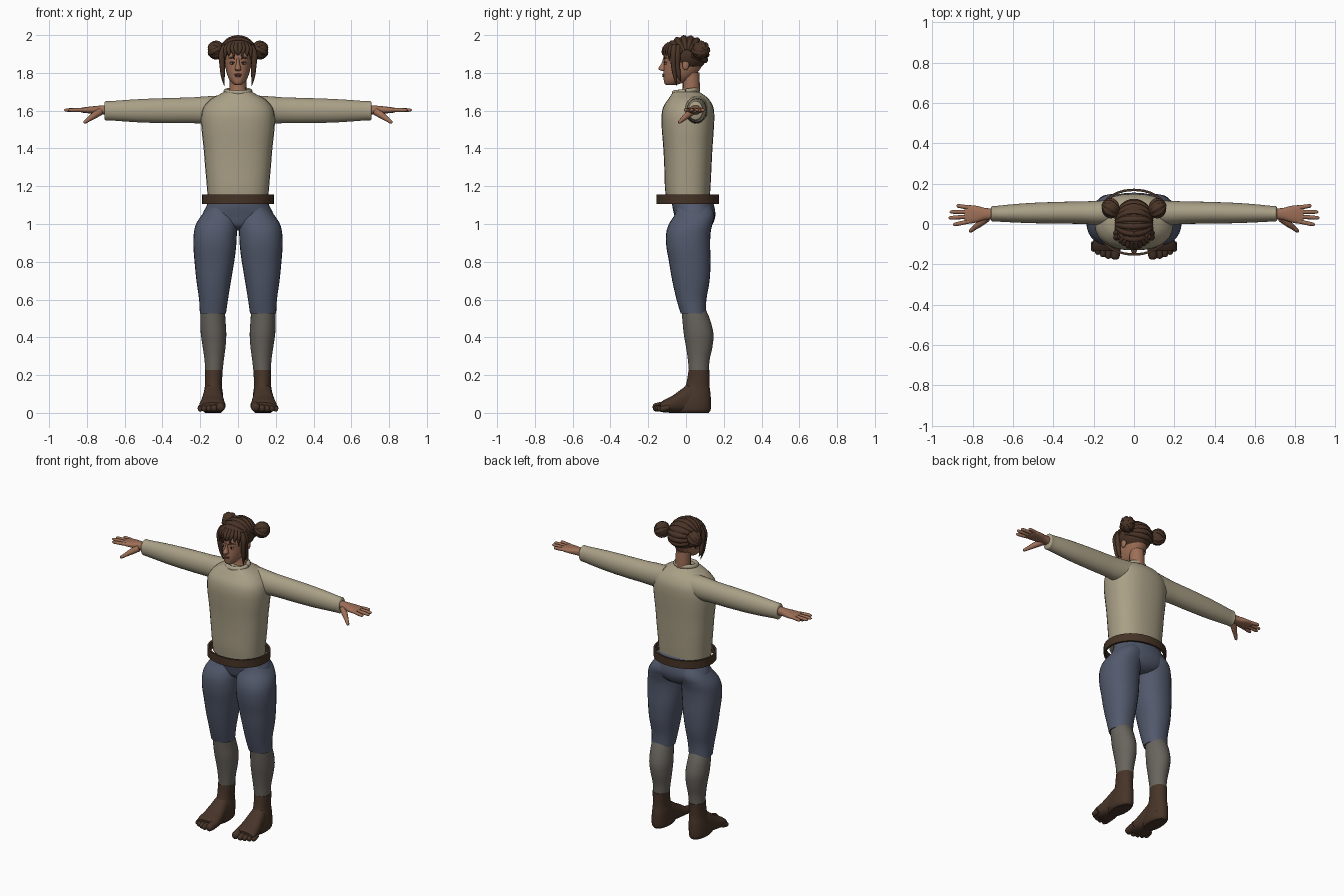
import bpy, bmesh, math
from mathutils import Vector, Matrix

if "Cube" in bpy.data.objects:
    bpy.data.objects.remove(bpy.data.objects["Cube"], do_unlink=True)


def material(name, r, g, b):
    m = bpy.data.materials.new(name)
    m.use_nodes = True
    m.diffuse_color = (r, g, b, 1)
    bsdf = m.node_tree.nodes["Principled BSDF"]
    bsdf.inputs["Base Color"].default_value = (r, g, b, 1)
    bsdf.inputs["Roughness"].default_value = 0.8
    return m


WOOL = material("cream_wool", .40, .35, .24)
DENIM = material("blue_grey_cloth", .085, .10, .15)
SOCK = material("grey_knit", .14, .127, .11)
BOOT = material("dark_brown_footwear", .062, .034, .021)
HAIR = material("brown_hair", .068, .034, .02)
SKIN = material("warm_skin", .34, .16, .095)
BELT = material("brown_leather", .06, .033, .019)
LIPS = material("muted_lips", .22, .075, .055)
WHITE = material("eye_white", .5, .45, .4)
DARK = material("dark_iris", .02, .012, .009)


def spline(keys, steps):
    """Smooth curve through tuples of any length."""
    if steps == 1:
        return list(keys)
    out = []
    for i in range(len(keys) - 1):
        a, b, c, d = (keys[max(i - 1, 0)], keys[i], keys[i + 1],
                      keys[min(i + 2, len(keys) - 1)])
        for s in range(steps):
            t = s / steps
            out.append(tuple(q + .5 * t * (r - p + t * (2 * p - 5 * q + 4 * r - w
                             + t * (3 * (q - r) + w - p)))
                             for p, q, r, w in zip(a, b, c, d)))
    return out + [tuple(keys[-1])]


def skin_rings(bm, rings, caps=True):
    rows = [[bm.verts.new(p) for p in ring] for ring in rings]
    for lo, hi in zip(rows, rows[1:]):
        for i in range(len(lo)):
            j = (i + 1) % len(lo)
            bm.faces.new((lo[i], lo[j], hi[j], hi[i]))
    if caps:
        bm.faces.new(rows[0])
        bm.faces.new(rows[-1])


def loft(bm, axis, keys, power=2.0, steps=4, segs=28, caps=True):
    """Keys are (position on axis, a min, a max, b min, b max)."""
    def bend(v):
        return math.copysign(abs(v) ** (2 / power), v)
    rings = []
    for t, a0, a1, b0, b1 in spline(keys, steps):
        ring = []
        for i in range(segs):
            w = math.tau * i / segs
            a = (a0 + a1) / 2 + (a1 - a0) / 2 * bend(math.cos(w))
            b = (b0 + b1) / 2 + (b1 - b0) / 2 * bend(math.sin(w))
            ring.append({"x": (t, a, b), "y": (a, t, b), "z": (a, b, t)}[axis])
        rings.append(ring)
    skin_rings(bm, rings, caps)


def tube(bm, keys, steps=4, segs=10):
    """Keys are (x, y, z, radius)."""
    pts = spline(keys, steps)
    pos = [Vector(p[:3]) for p in pts]
    rings, u = [], None
    for i, p in enumerate(pts):
        t = (pos[min(i + 1, len(pos) - 1)] - pos[max(i - 1, 0)]).normalized()
        u = t.orthogonal() if u is None else u - t * u.dot(t)
        u.normalize()
        v = t.cross(u)
        rings.append([pos[i] + p[3] * (u * math.cos(w) + v * math.sin(w))
                      for w in (math.tau * k / segs for k in range(segs))])
    skin_rings(bm, rings)


def digit(bm, a, b, r):
    """Rounded finger or toe from a to b."""
    a, b = Vector(a), Vector(b)
    tube(bm, [(*a.lerp(b, f), r * s)
              for f, s in ((0, 1), (.5, 1), (.85, .88), (.96, .6), (1, .2))], 2)


def ball(bm, centre, size):
    bmesh.ops.create_uvsphere(bm, u_segments=28, v_segments=18, radius=1,
                              matrix=Matrix.Translation(centre) @ Matrix.Diagonal((*size, 1)))


def finish(bm, name, mat, mirror=False):
    bmesh.ops.remove_doubles(bm, verts=bm.verts, dist=1e-5)
    bmesh.ops.recalc_face_normals(bm, faces=bm.faces)
    mesh = bpy.data.meshes.new(name)
    bm.to_mesh(mesh)
    bm.free()
    mesh.materials.append(mat)
    ob = bpy.data.objects.new(name, mesh)
    bpy.context.collection.objects.link(ob)
    if mirror:
        ob.modifiers.new("Mirror", "MIRROR").use_mirror_merge = False


def solid(name, mat, axis, keys, power=2.0, mirror=False):
    bm = bmesh.new()
    loft(bm, axis, keys, power)
    finish(bm, name, mat, mirror)


def wide(z, x, y0, y1):
    return (z, -x, x, y0, y1)


# Sweater: body, sleeves and rolled collar
solid("sweater_body", WOOL, "z", [
    wide(1.13, .16, -.105, .125), wide(1.2, .165, -.112, .13), wide(1.3, .174, -.115, .135),
    wide(1.4, .182, -.12, .14), wide(1.5, .193, -.128, .147), wide(1.57, .195, -.13, .15),
    wide(1.62, .182, -.12, .144), wide(1.66, .145, -.095, .122),
    wide(1.685, .1, -.078, .092), wide(1.70, .072, -.068, .07)], 2.4)
solid("sleeves", WOOL, "x", [
    (.1, 0, .12, 1.54, 1.68), (.18, -.005, .115, 1.532, 1.675), (.25, 0, .112, 1.534, 1.67),
    (.36, .002, .11, 1.534, 1.667), (.5, .004, .105, 1.537, 1.662), (.6, .008, .098, 1.543, 1.656),
    (.68, .012, .09, 1.549, 1.65), (.7, .012, .09, 1.549, 1.651), (.708, .018, .084, 1.557, 1.643)],
    mirror=True)
bm = bmesh.new()
tube(bm, [(.063 * math.cos(w), .06 * math.sin(w) - .002, 1.702 + .008 * math.sin(w), .014)
          for w in (math.tau * k / 24 for k in range(25))], 1)
finish(bm, "collar", WOOL)

# Loose belt hoop
bm = bmesh.new()
outer, inner = (.19, -.157, .175), (.178, -.145, .163)
loft(bm, "z", [wide(1.105, *outer), wide(1.155, *outer), wide(1.155, *inner),
               wide(1.105, *inner), wide(1.105, *outer)], 2.1, 1, 48, caps=False)
finish(bm, "belt", BELT)

# Trousers: seat and thighs
solid("trouser_seat", DENIM, "z", [
    wide(1.15, .15, -.07, .125), wide(1.1, .165, -.073, .148), wide(1.04, .187, -.06, .155),
    wide(.99, .13, -.045, .135), wide(.965, .04, 0, .1)], 2.2)
solid("trouser_legs", DENIM, "z", [
    (1.1, .01, .15, -.05, .13), (1.05, .005, .19, -.06, .15), (1, .004, .222, -.09, .14),
    (.95, .006, .234, -.105, .13), (.88, .01, .236, -.104, .128), (.8, .02, .23, -.09, .13),
    (.7, .037, .22, -.073, .125), (.6, .053, .206, -.05, .108), (.525, .064, .202, -.028, .105)],
    2.2, True)

# Long socks over the calves
solid("socks", SOCK, "z", [
    (.56, .07, .195, -.026, .098), (.5, .067, .199, -.02, .125), (.42, .062, .197, -.012, .145),
    (.35, .066, .187, 0, .14), (.28, .075, .177, .01, .125), (.21, .083, .173, .016, .12)],
    mirror=True)

# Feet: ankle, instep and toes
bm = bmesh.new()
loft(bm, "z", [(.228, .081, .176, .014, .125), (.15, .085, .175, 0, .124),
               (.1, .08, .182, -.03, .13), (.05, .078, .188, -.06, .132),
               (.015, .08, .186, -.06, .13), (0, .09, .175, -.05, .12)], 2.1)
loft(bm, "y", [(.1, .09, .175, 0, .1), (.03, .083, .182, 0, .155), (-.02, .077, .19, 0, .128),
               (-.07, .07, .2, 0, .092), (-.11, .067, .206, .002, .072),
               (-.135, .072, .2, .006, .055)], 2.3)
for x, tip, r in ((.09, -.176, .025), (.124, -.172, .019), (.15, -.164, .018),
                  (.175, -.152, .017), (.196, -.137, .016)):
    digit(bm, (x, -.09, r + .014), (x + .004, tip, r + .002), r)
finish(bm, "feet", BOOT, True)

# Hands: palm, fingers and thumb
bm = bmesh.new()
loft(bm, "x", [(.69, .025, .075, 1.578, 1.63), (.74, .02, .08, 1.582, 1.626),
               (.78, .008, .09, 1.585, 1.622), (.82, .002, .093, 1.589, 1.617),
               (.84, .01, .086, 1.594, 1.613)], 2.4)
for y, end_x, end_y in ((.013, .897, -.004), (.037, .92, .03), (.06, .914, .06), (.081, .88, .091)):
    digit(bm, (.815, y, 1.604), (end_x, end_y, 1.603), .0105)
tube(bm, [(.73, .03, 1.595, .02), (.765, .002, 1.572, .017), (.79, -.018, 1.554, .012),
          (.81, -.034, 1.54, .009), (.816, -.038, 1.535, .003)])
finish(bm, "hands", SKIN, True)

# Head: neck, face and nose
bm = bmesh.new()
tube(bm, [(0, .02, 1.66, .05), (0, .028, 1.72, .046), (0, .025, 1.8, .046)])
loft(bm, "z", [wide(1.735, .015, -.1, -.06), wide(1.743, .027, -.113, -.03),
               wide(1.765, .046, -.118, .02), wide(1.8, .06, -.12, .06),
               wide(1.85, .07, -.118, .09), wide(1.9, .074, -.116, .1),
               wide(1.95, .062, -.09, .085), wide(1.975, .03, -.05, .05)], 2.15)
loft(bm, "z", [wide(1.88, .007, -.12, -.1), wide(1.85, .009, -.13, -.1),
               wide(1.825, .016, -.146, -.1), wide(1.815, .016, -.14, -.1),
               wide(1.809, .008, -.122, -.1)])
finish(bm, "head", SKIN)
bm = bmesh.new()
ball(bm, (.076, -.002, 1.845), (.01, .018, .03))
finish(bm, "ears", SKIN, True)

# Facial features
bm = bmesh.new()
ball(bm, (0, -.118, 1.791), (.021, .008, .005))
ball(bm, (0, -.118, 1.783), (.017, .008, .006))
finish(bm, "lips", LIPS)
for name, mat, centre, size in (("eyes", WHITE, (.03, -.107, 1.85), (.014, .006, .006)),
                                ("irises", DARK, (.029, -.111, 1.85), (.006, .004, .006))):
    bm = bmesh.new()
    ball(bm, centre, size)
    finish(bm, name, mat, True)
bm = bmesh.new()
tube(bm, [(.013, -.115, 1.852, .001), (.03, -.111, 1.858, .0025), (.047, -.101, 1.855, .001)])
tube(bm, [(.013, -.115, 1.872, .002), (.032, -.112, 1.88, .004), (.054, -.098, 1.876, .001)])
finish(bm, "brows_and_lashes", HAIR, True)

# Hair cap, cut back along the hairline
bm = bmesh.new()
ball(bm, (0, .003, 1.9), (.094, .113, .093))
cut = bmesh.ops.bisect_plane(bm, geom=bm.verts[:] + bm.edges[:] + bm.faces[:],
                             plane_co=(0, -.045, 1.868), plane_no=(0, -.115, -.15),
                             clear_outer=True)
bmesh.ops.holes_fill(bm, edges=[e for e in bm.edges if e.is_boundary])
finish(bm, "hair_cap", HAIR)

# Combed bands running across the head from side to side
bm = bmesh.new()
for k in range(10):
    tilt = math.radians(-68 + 20 * k)
    keys = []
    for n in range(-4, 5):
        w = math.radians(n * 19)
        keys.append((.09 * math.sin(w), .003 + .104 * math.cos(w) * math.sin(tilt),
                     1.9 + .083 * math.cos(w) * math.cos(tilt), .007 + .011 * math.cos(w)))
    tube(bm, keys, 2, 8)
finish(bm, "hair_bands", HAIR)

# Fringe and long side locks
bm = bmesh.new()
for x, end, low in ((.012, .004, 1.892), (.03, .024, 1.872), (.05, .05, 1.888), (.064, .07, 1.862)):
    back = x * x * 8
    tube(bm, [(x * .7, -.09 + back, 1.955, .012), (x, -.113 + back, 1.93, .013),
              (end * .95, -.121 + back, 1.905, .009), (end, -.122 + back, low, .001)])
for y, low in ((-.066, 1.73), (-.045, 1.755)):
    tube(bm, [(.07, y + .005, 1.945, .014), (.086, y, 1.9, .017), (.084, y, 1.84, .014),
              (.08, y + .008, 1.78, .01), (.072, y + .018, low, .001)])
finish(bm, "fringe_and_side_locks", HAIR, True)

# Coiled buns
bm = bmesh.new()
bun = Vector((.116, .078, 1.921))
ball(bm, bun, (.043, .043, .046))
for k in range(4):
    turn = Matrix.Rotation(math.pi * k / 4, 3, "X") @ Matrix.Rotation(.5, 3, "Y")
    tube(bm, [(*(bun + turn @ Vector((.037 * math.cos(w), .039 * math.sin(w), 0))), .012)
              for w in (math.tau * n / 20 for n in range(21))], 1, 8)
finish(bm, "hair_buns", HAIR, True)

# Smooth shading with crisp edges
bpy.ops.object.select_all(action="DESELECT")
for ob in bpy.context.collection.objects:
    if ob.type == "MESH":
        ob.select_set(True)
        bpy.context.view_layer.objects.active = ob
bpy.ops.object.shade_smooth_by_angle(angle=math.radians(45))
